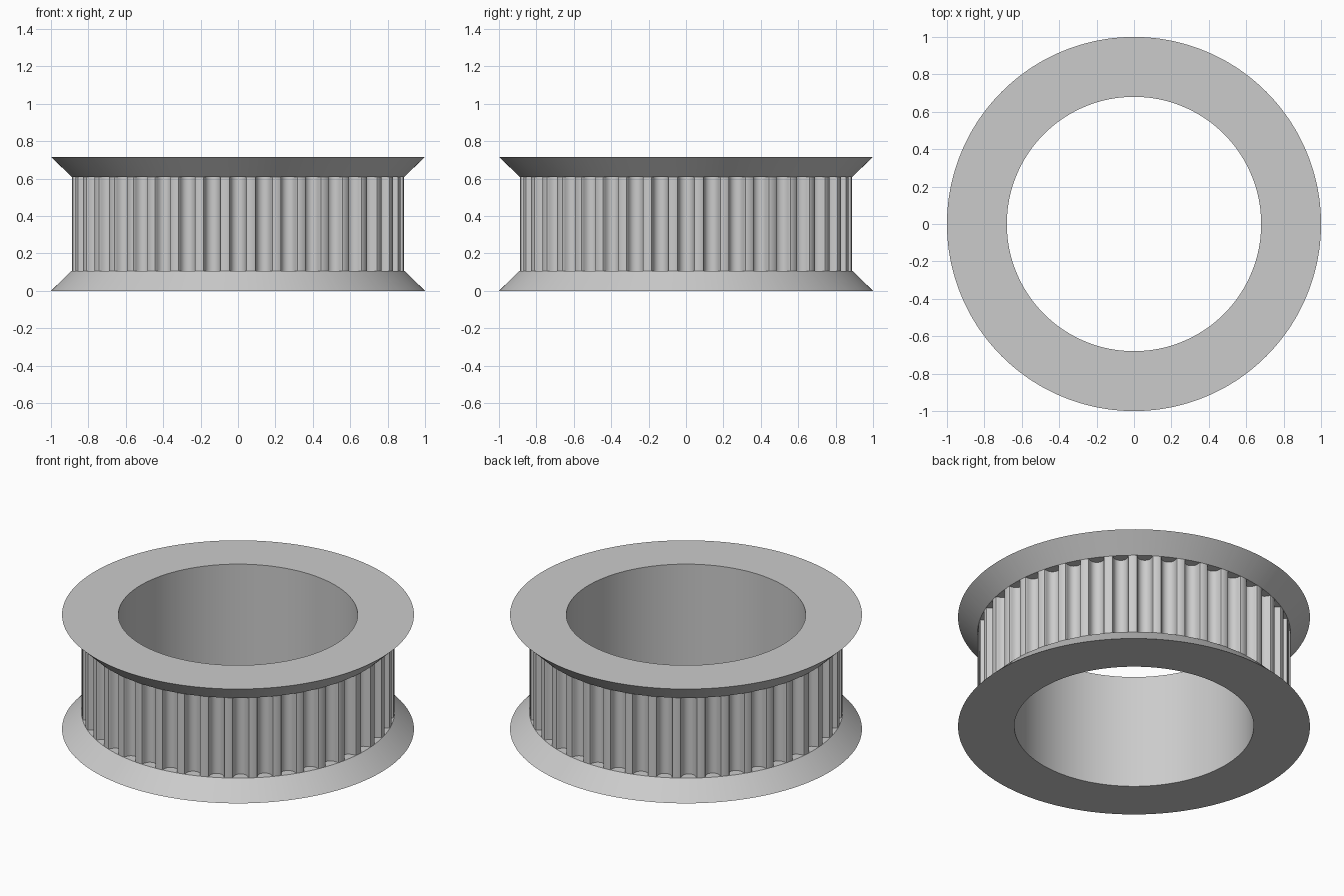
import bpy, bmesh, math

cube = bpy.data.objects.get("Cube")
if cube:
    bpy.data.objects.remove(cube, do_unlink=True)

TEETH = 40
BORE, RIM, HUB = 0.68, 1.0, 0.89
HEIGHT, FLANGE = 0.717, 0.107
UNIT = 0.0713

metal = bpy.data.materials.new("light_grey_metal")
metal.use_nodes = True
metal.diffuse_color = (0.6, 0.6, 0.6, 1)
metal.node_tree.nodes["Principled BSDF"].inputs["Base Color"].default_value = (0.6, 0.6, 0.6, 1)

# Half of one rounded belt groove: distance from its centre line, depth
half = [(0.747, 0), (0.648, 0.037), (0.598, 0.131), (0.579, 0.238), (0.547, 0.343),
        (0.505, 0.444), (0.452, 0.540), (0.358, 0.637), (0.248, 0.707), (0.127, 0.750), (0, 0.764)]
groove = [(-x, d) for x, d in half] + [(x, d) for x, d in reversed(half[:-1])]
mouth = math.sqrt(HUB ** 2 - (half[0][0] * UNIT) ** 2)

# Polar outline of the toothed hub, one groove at a time
outline = []
for tooth in range(TEETH):
    for x, depth in groove:
        across, out = x * UNIT, mouth - depth * UNIT
        outline.append((math.tau * tooth / TEETH + math.atan2(across, out), math.hypot(across, out)))


def ring(radius, z):
    """Closed loop of points; without a radius it follows the teeth."""
    return [((radius or r) * math.cos(a), (radius or r) * math.sin(a), z) for a, r in outline]


def build(name, rings):
    """Skin a sequence of rings into one smooth-shaded part."""
    bm = bmesh.new()
    loops = [[bm.verts.new(p) for p in points] for points in rings]
    for low, high in zip(loops, loops[1:]):
        for i in range(len(low)):
            j = (i + 1) % len(low)
            bm.faces.new((low[i], low[j], high[j], high[i]))
    bmesh.ops.remove_doubles(bm, verts=bm.verts, dist=0.00001)
    mesh = bpy.data.meshes.new(name)
    bm.to_mesh(mesh)
    bm.free()
    mesh.materials.append(metal)
    obj = bpy.data.objects.new(name, mesh)
    bpy.context.collection.objects.link(obj)
    bpy.ops.object.select_all(action='DESELECT')
    obj.select_set(True)
    bpy.context.view_layer.objects.active = obj
    bpy.ops.object.shade_smooth_by_angle(angle=math.radians(30))


top = HEIGHT - FLANGE
# Flanges: flat outer face, cone, and the small ledges at the groove ends
build("lower_flange", [ring(BORE, 0), ring(RIM, 0), ring(HUB, FLANGE), ring(None, FLANGE)])
build("upper_flange", [ring(None, top), ring(HUB, top), ring(RIM, HEIGHT), ring(BORE, HEIGHT)])
# Toothed wall between the flanges
build("toothed_hub", [ring(None, FLANGE), ring(None, top)])
# Inner wall of the through hole
build("bore", [ring(BORE, HEIGHT), ring(BORE, 0)])
